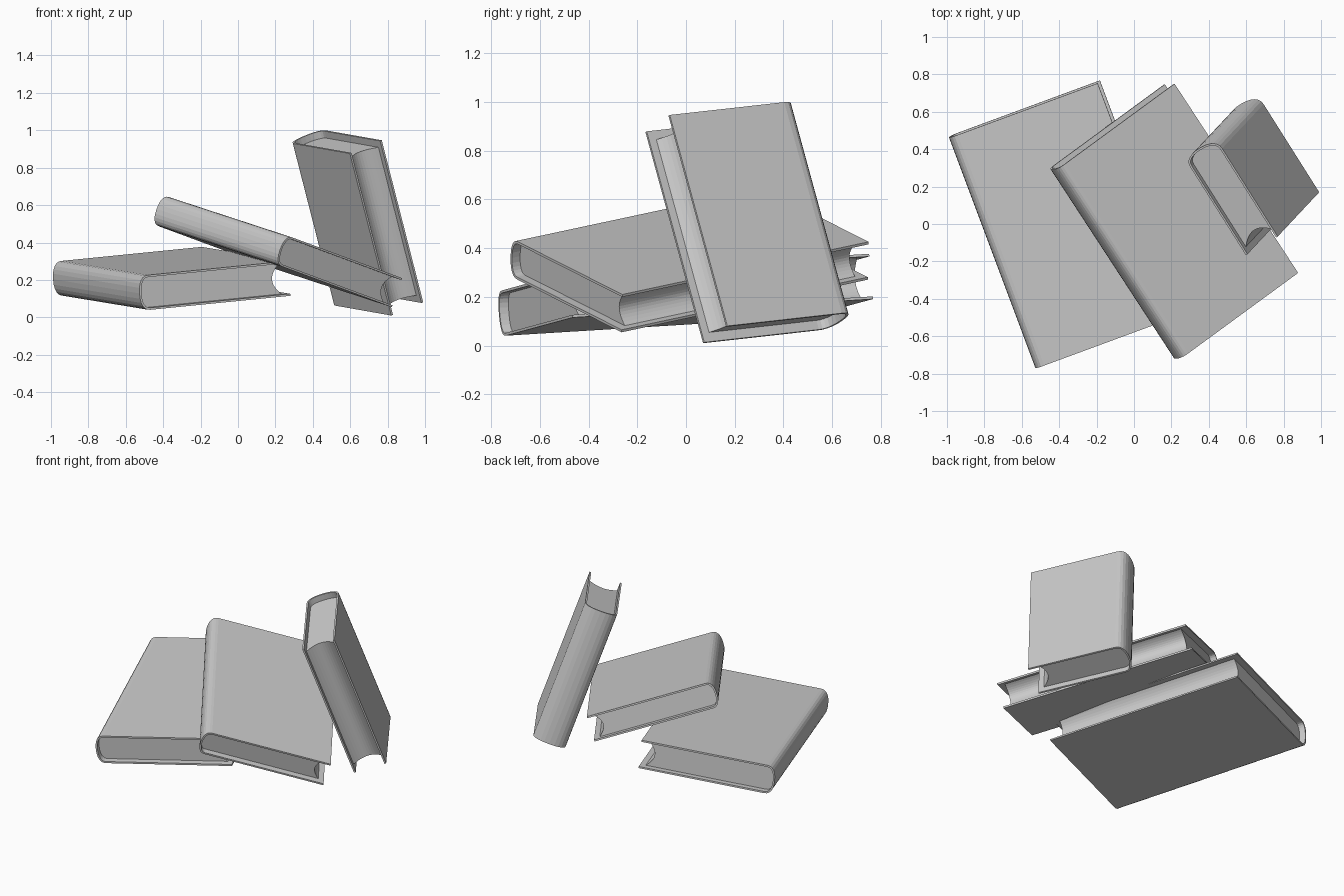
import bpy, bmesh, math
from mathutils import Vector, Matrix

if "Cube" in bpy.data.objects:
    bpy.data.objects.remove(bpy.data.objects["Cube"])

BOARD = 0.011   # cover thickness
SEG = 12        # facets around spine and fore edge


def prism(name, profile, y0, y1, matrix):
    """Extrude a closed (x, z) profile along local y."""
    bm = bmesh.new()
    face = bm.faces.new([bm.verts.new((x, y0, z)) for x, z in profile])
    ext = bmesh.ops.extrude_face_region(bm, geom=[face])
    moved = [g for g in ext["geom"] if isinstance(g, bmesh.types.BMVert)]
    bmesh.ops.translate(bm, verts=moved, vec=(0, y1 - y0, 0))
    bmesh.ops.recalc_face_normals(bm, faces=bm.faces)
    me = bpy.data.meshes.new(name)
    bm.to_mesh(me)
    bm.free()
    ob = bpy.data.objects.new(name, me)
    ob.matrix_world = matrix
    bpy.context.collection.objects.link(ob)


def spine_arc(x0, bulge, half):
    """Squarish rounded spine from the lower to the upper board."""
    pts = []
    for i in range(SEG + 1):
        a = math.pi * (i / SEG - 0.5)
        c, s = math.cos(a), math.sin(a)
        pts.append((x0 - bulge * max(c, 0) ** 0.85,
                    math.copysign(half * abs(s) ** 0.85, s)))
    return pts


def book(name, fore, width_dir, height_dir, width, height, thick):
    # fore: middle of the fore edge at the lower end of the spine
    u = Vector(width_dir).normalized()
    v = Vector(height_dir)
    v = (v - u * v.dot(u)).normalized()
    m = Matrix((u, v, u.cross(v))).transposed().to_4x4()
    m.translation = Vector(fore)
    half, bulge = thick / 2, 0.30 * thick
    x0 = bulge - width
    inner = half - BOARD

    # Cover: two boards joined by the rounded spine
    outer_arc = spine_arc(x0, bulge, half)
    inner_arc = spine_arc(x0, bulge - BOARD, inner)
    cover = ([(0, -half)] + outer_arc + [(0, half), (0, inner)]
             + inner_arc[::-1] + [(0, -inner)])
    prism(name + "_cover", cover, 0, height, m)

    # Pages: rounded at the spine, hollowed at the fore edge
    hollow = []
    for i in range(SEG + 1):
        t = 1 - 2 * i / SEG
        hollow.append((-0.035 - 0.26 * thick * (1 - t * t), t * inner))
    prism(name + "_pages", inner_arc + hollow, 0.04, height - 0.04, m)


book("flat_book", (0.274, -0.473, 0.208), (0.80, 0.295, 0.08),
     (-0.47, 1.23, 0.075), 0.857, 1.319, 0.187)
book("tilted_book", (0.85, -0.263, 0.132), (0.635, 0.465, -0.235),
     (-0.69, 0.99, 0.227), 0.808, 1.227, 0.165)
book("leaning_book", (0.905, 0.12, 0.045), (0.30, -0.475, -0.053),
     (-0.22, -0.24, 0.867), 0.622, 0.925, 0.21)
